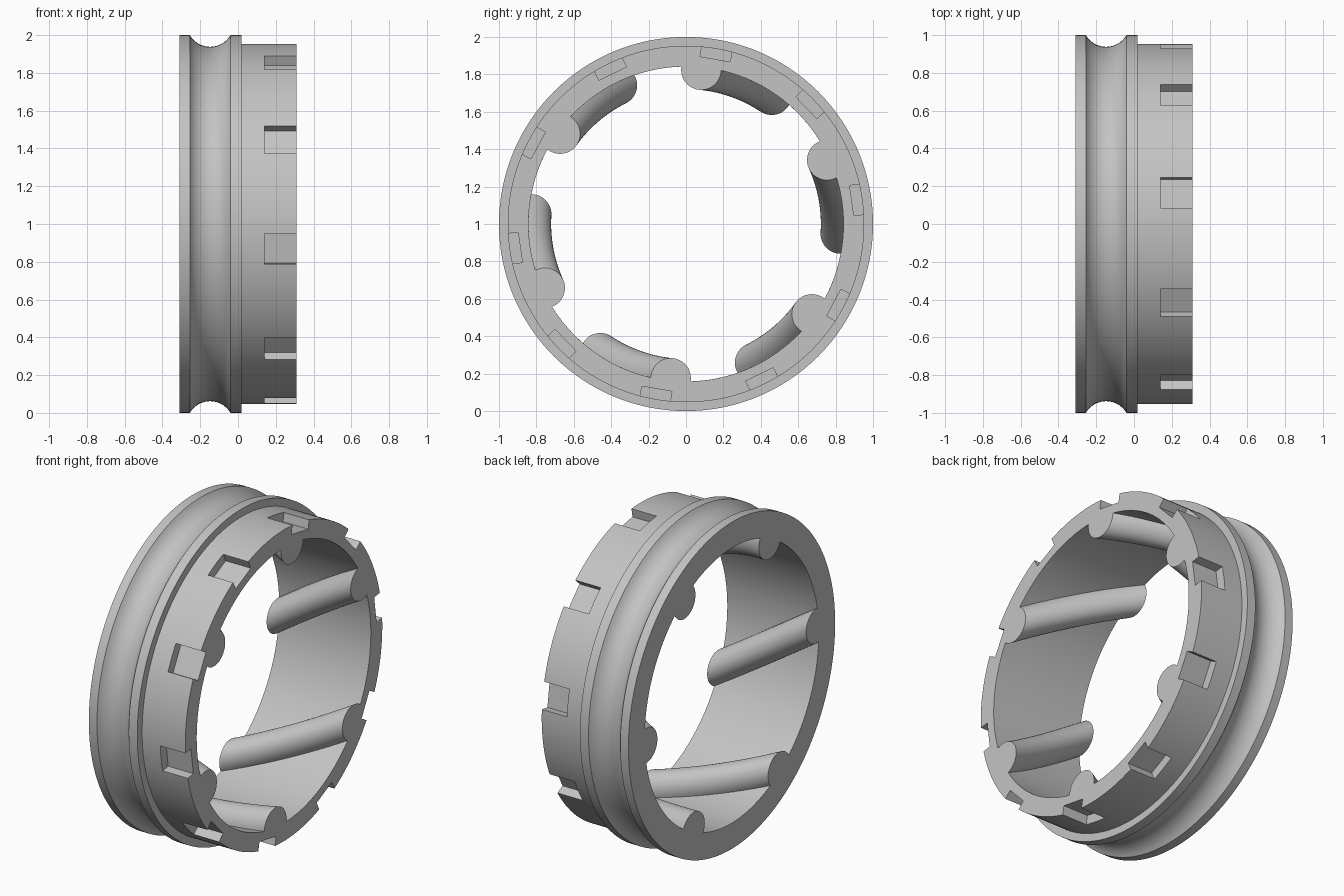
import bpy, bmesh
from math import sin, cos, pi, radians, asin, acos, sqrt
from mathutils import Matrix

cube = bpy.data.objects.get("Cube")
if cube:
    bpy.data.objects.remove(cube)

HALF = 0.31        # half width of the ring
BORE = 0.842       # bore radius
BAR_R, BAR_C = 0.107, 0.828   # bar radius and distance from axis
TWIST = radians(28)

grey = bpy.data.materials.new("plain grey")
grey.use_nodes = True
grey.diffuse_color = (0.55, 0.55, 0.55, 1)
grey.node_tree.nodes["Principled BSDF"].inputs["Base Color"].default_value = (0.55, 0.55, 0.55, 1)


def add_object(name, bm):
    bmesh.ops.recalc_face_normals(bm, faces=bm.faces)
    mesh = bpy.data.meshes.new(name)
    bm.to_mesh(mesh)
    bm.free()
    mesh.materials.append(grey)
    ob = bpy.data.objects.new(name, mesh)
    bpy.context.collection.objects.link(ob)
    return ob


def loft(name, sections):
    """Closed solid through a row of sections, each (x, [(y, z), ...])."""
    bm = bmesh.new()
    rings = [[bm.verts.new((x, y, z + 1)) for y, z in pts] for x, pts in sections]
    for a, b in zip(rings, rings[1:]):
        for i in range(len(a)):
            bm.faces.new((a[i - 1], a[i], b[i], b[i - 1]))
    bm.faces.new(rings[0])
    bm.faces.new(rings[-1])
    return add_object(name, bm)


def circle(r, n=192):
    return [(r * cos(2 * pi * i / n), r * sin(2 * pi * i / n)) for i in range(n)]


# Outer body: flange, round groove, rim and stepped sleeve
g0, g1, sag = -0.255, -0.04, 0.062
h = (g1 - g0) / 2
gr = (h * h + sag * sag) / (2 * sag)
spread = asin(h / gr)
profile = [(-HALF, 1.0)]
for i in range(17):
    a = spread * (i / 8 - 1)
    profile.append(((g0 + g1) / 2 + gr * sin(a), 1 - sag + gr * (1 - cos(a))))
profile += [(0.018, 1.0), (0.018, 0.953), (HALF, 0.953)]
ring = loft("grooved_ring", [(x, circle(r)) for x, r in profile])

# Bore cross-section: a circle with six round bars left standing into it
meet = acos((BORE**2 + BAR_C**2 - BAR_R**2) / (2 * BORE * BAR_C))
dy, dx = BORE * sin(meet), BORE * cos(meet) - BAR_C
bar_end = acos(-dx / sqrt(dx * dx + dy * dy))   # measured from the inward direction


def bore_section(turn):
    pts = []
    for k in range(6):
        c = turn + k * pi / 3
        for i in range(21):
            a = bar_end * (i / 10 - 1)
            r, t = BAR_C - BAR_R * cos(a), BAR_R * sin(a)
            pts.append((r * cos(c) - t * sin(c), r * sin(c) + t * cos(c)))
        for i in range(1, 20):
            a = c + meet + (pi / 3 - 2 * meet) * i / 20
            pts.append((BORE * cos(a), BORE * sin(a)))
    return pts


steps, reach = 24, HALF + 0.03
sections = []
for s in range(steps + 1):
    x = reach * (2 * s / steps - 1)
    sections.append((x, bore_section(radians(84.4) - TWIST * (HALF - x) / (2 * HALF))))
bore = loft("bore_cutter", sections)

# Ten flat-bottomed notches in the sleeve's end
bm = bmesh.new()
for k in range(10):
    size = Matrix.Diagonal((0.2, 0.12, 0.163, 1))
    place = Matrix.Translation((0.24, 0.955, 0))
    spin = Matrix.Rotation(radians(8 + 36 * k), 4, 'X')
    bmesh.ops.create_cube(bm, size=1, matrix=Matrix.Translation((0, 0, 1)) @ spin @ place @ size)
notches = add_object("notch_cutter", bm)

# Cut the bore, then the notches
for cutter in (bore, notches):
    mod = ring.modifiers.new(cutter.name, 'BOOLEAN')
    mod.operation = 'DIFFERENCE'
    mod.solver = 'EXACT'
    mod.object = cutter
bpy.context.view_layer.objects.active = ring
ring.select_set(True)
for name in [m.name for m in ring.modifiers]:
    bpy.ops.object.modifier_apply(modifier=name)
for cutter in (bore, notches):
    bpy.data.objects.remove(cutter)

bpy.ops.object.select_all(action='DESELECT')
ring.select_set(True)
bpy.ops.object.shade_smooth_by_angle(angle=radians(30))
